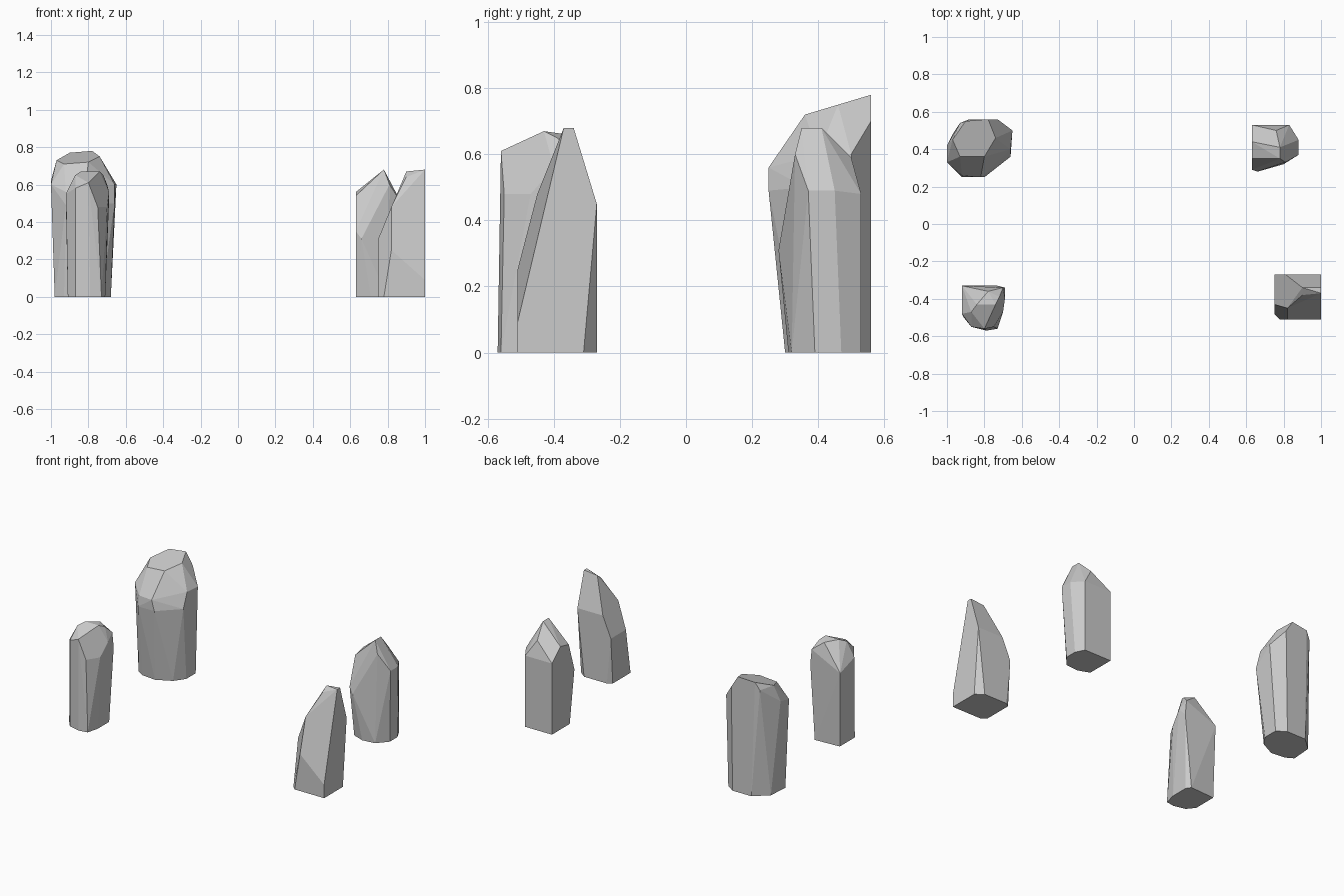
import bpy
import bmesh
from mathutils import Vector

# Remove only the default object
default_object = bpy.data.objects.get("Cube")
if default_object:
    bpy.data.objects.remove(default_object, do_unlink=True)

CENTIMETRE = 0.01


def make_material(name, colour):
    """One flat colour, shown both in the viewport and in renders."""
    material = bpy.data.materials.new(name)
    material.use_nodes = True
    material.diffuse_color = colour
    shader = material.node_tree.nodes["Principled BSDF"]
    shader.inputs["Base Color"].default_value = colour
    shader.inputs["Roughness"].default_value = 0.9
    return material


def make_stone(name, centre, footprint, shoulder, crown, material):
    """Chiselled stone: the tight hull around its footprint and its corners."""
    mesh_builder = bmesh.new()
    corners = [(x, y, 0) for x, y in footprint] + shoulder + crown
    for corner in corners:
        mesh_builder.verts.new(Vector(corner) * CENTIMETRE)
    hull = bmesh.ops.convex_hull(mesh_builder, input=mesh_builder.verts[:])

    # Drop corners the hull has swallowed
    leftover = set(hull["geom_interior"]) | set(hull["geom_unused"])
    swallowed = [item for item in leftover if isinstance(item, bmesh.types.BMVert)]
    bmesh.ops.delete(mesh_builder, geom=swallowed, context="VERTS")

    # Merge nearly level triangles into broad chiselled facets
    bmesh.ops.dissolve_limit(mesh_builder, angle_limit=0.1,
                             verts=mesh_builder.verts[:],
                             edges=mesh_builder.edges[:])
    bmesh.ops.recalc_face_normals(mesh_builder, faces=mesh_builder.faces[:])

    mesh = bpy.data.meshes.new(name)
    mesh_builder.to_mesh(mesh)
    mesh_builder.free()
    mesh.materials.append(material)
    stone = bpy.data.objects.new(name, mesh)
    stone.location = Vector((*centre, 0)) * CENTIMETRE
    bpy.context.collection.objects.link(stone)
    return stone


stone_grey = make_material("stone grey", (0.6, 0.6, 0.6, 1))

# Tall broad stone with a tilted plateau
make_stone(
    "back_right_stone",
    centre=(-82, 41),
    footprint=[(-16, -7), (-11, -10), (-1, -11), (9, -6), (14, 1),
               (14, 11), (8, 15), (-6, 15), (-15, 7)],
    shoulder=[(-18, -8, 60), (-18, 1, 62), (-10, -16, 49), (2, -16, 49),
              (-10, -15, 56), (0, -16, 56), (16, -5, 50), (17, 9, 60),
              (16, -1, 60), (9, 15, 70), (-11, 13, 72), (-15, 4, 73)],
    crown=[(-11, -5, 71), (2, -5, 72), (8, 5, 75), (4, 15, 78), (-8, 14, 77)],
    material=stone_grey,
)

# Slim stone with a small faceted cap
make_stone(
    "front_right_stone",
    centre=(-80, -45),
    footprint=[(-11, 11), (-11, -5), (-7, -10), (1, -12), (7, -11),
               (9, -3), (9, 9), (7, 12)],
    shoulder=[(-12, 12, 50), (-12, -3, 55), (-7, -10, 58), (0, -11, 61),
              (5, -10, 48), (10, -2, 48), (11, 5, 56), (11, 11, 50),
              (10, 11, 60)],
    crown=[(-4, 2, 67), (6, 2, 67), (2, 9, 66), (-7, -2, 65), (8, 6, 65)],
    material=stone_grey,
)

# Pointed stone leaning forward
make_stone(
    "back_left_stone",
    centre=(76, 40),
    footprint=[(-13, -6), (-5, -9), (4, -8), (10, -1), (10, 7),
               (7, 13), (-13, 13)],
    shoulder=[(-13, -11, 35), (-10, -12, 31), (12, -3, 49), (12, 5, 49),
              (7, 13, 48), (-13, -5, 54), (-13, 4, 56), (-13, 13, 48),
              (0, 10, 59), (5, -7, 60)],
    crown=[(2, -5, 68), (2, 1, 68)],
    material=stone_grey,
)

# Wedge stone with a long sloping front
make_stone(
    "front_left_stone",
    centre=(88, -39),
    footprint=[(-13, -9), (-10, -12), (12, -12), (12, 8), (7, 12),
               (-10, 12), (-13, 10)],
    shoulder=[(-6, -12, 25), (12, -12, 9), (-13, -4, 31), (-13, 12, 31),
              (-6, -6, 48), (-7, 12, 45), (12, 12, 45)],
    crown=[(2, 5, 67), (12, 5, 68), (2, 1, 64), (12, 2, 68)],
    material=stone_grey,
)
